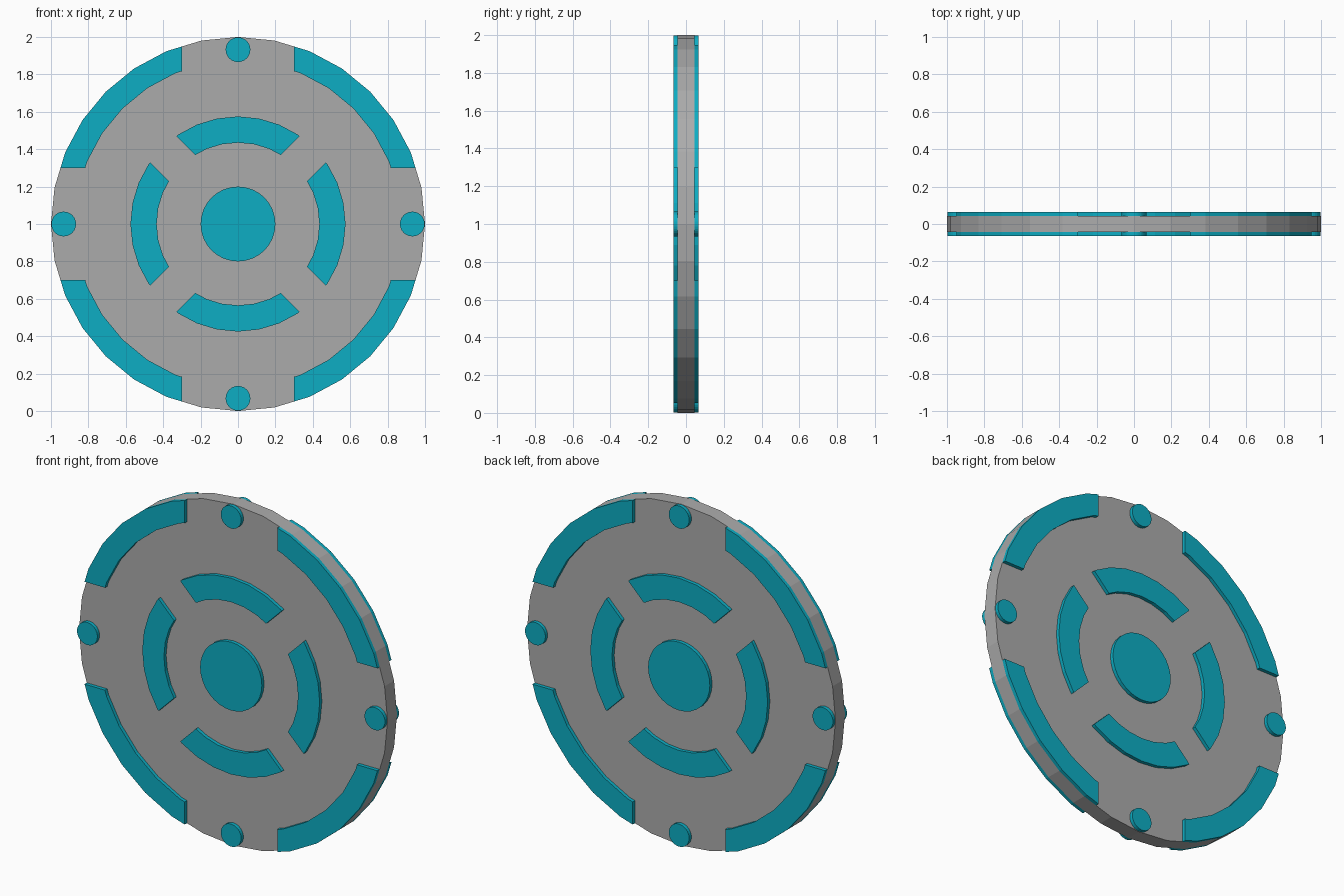
import bpy, bmesh, math
from mathutils import Vector, Matrix

if "Cube" in bpy.data.objects:
    bpy.data.objects.remove(bpy.data.objects["Cube"], do_unlink=True)

SIDES = 32
BODY = 0.044      # half thickness of the disc
TOP = 0.065       # half thickness over the raised plates


def material(name, rgb):
    m = bpy.data.materials.new(name)
    m.use_nodes = True
    m.diffuse_color = (*rgb, 1)
    bsdf = next(n for n in m.node_tree.nodes if n.type == 'BSDF_PRINCIPLED')
    bsdf.inputs["Base Color"].default_value = (*rgb, 1)
    return m


GREY = material("grey", (0.41, 0.41, 0.41))
CYAN = material("cyan", (0.004, 0.42, 0.55))


def add_object(name, bm, mat, mirrored=True):
    """Stand the part upright, facing -y, with a twin on the back."""
    bmesh.ops.recalc_face_normals(bm, faces=bm.faces)
    me = bpy.data.meshes.new(name)
    bm.to_mesh(me)
    bm.free()
    me.materials.append(mat)
    ob = bpy.data.objects.new(name, me)
    bpy.context.collection.objects.link(ob)
    ob.matrix_world = Matrix.Translation((0, 0, 1)) @ Matrix.Rotation(math.pi / 2, 4, 'X')
    if mirrored:
        mod = ob.modifiers.new("both_faces", 'MIRROR')
        mod.use_axis = (False, False, True)
        mod.use_mirror_merge = False
    return ob


def raise_plate(bm, low, high):
    """Turn flat faces into a plate from low to high."""
    bmesh.ops.translate(bm, verts=bm.verts, vec=(0, 0, low))
    new = bmesh.ops.extrude_face_region(bm, geom=bm.faces[:], use_keep_orig=True)["geom"]
    bmesh.ops.translate(bm, vec=(0, 0, high - low),
                        verts=[v for v in new if isinstance(v, bmesh.types.BMVert)])


def round_part(name, radius, centre, low, high, mat, mirrored=True):
    bm = bmesh.new()
    bmesh.ops.create_circle(bm, cap_ends=True, segments=SIDES, radius=radius,
                            matrix=Matrix.Translation((*centre, 0)))
    raise_plate(bm, low, high)
    return add_object(name, bm, mat, mirrored)


def arc_part(name, inner, outer, cuts, turn):
    """Ring sector: keep the side of each cut (normal, distance) the normal points to."""
    bm = bmesh.new()
    rings = [[bm.verts.new((r * math.cos(a), r * math.sin(a), 0))
              for a in (2 * math.pi * i / SIDES for i in range(SIDES))]
             for r in (inner, outer)]
    for i in range(SIDES):
        j = (i + 1) % SIDES
        bm.faces.new((rings[0][i], rings[1][i], rings[1][j], rings[0][j]))
    for normal, dist in cuts:
        n = Vector((*normal, 0)).normalized()
        bmesh.ops.bisect_plane(bm, geom=bm.verts[:] + bm.edges[:] + bm.faces[:],
                               plane_co=n * dist, plane_no=n, clear_inner=True)
    bmesh.ops.rotate(bm, verts=bm.verts, cent=(0, 0, 0),
                     matrix=Matrix.Rotation(turn, 3, 'Z'))
    raise_plate(bm, BODY, TOP)
    return add_object(name, bm, CYAN)


# Main disc and central hub
round_part("disc_body", 1.0, (0, 0), -BODY, BODY, GREY, mirrored=False)
round_part("centre_hub", 0.2, (0, 0), BODY, TOP, CYAN)

# Four of each: rim corner plates, inner arcs and studs
corners = ("upper_left", "upper_right", "lower_right", "lower_left")
sides = ("left", "top", "right", "bottom")
for k in range(4):
    turn = k * math.pi / 2
    arc_part(corners[k] + "_rim_plate", 0.873, 1.0,
             [((1, 0), 0.3), ((0, 1), 0.3)], turn)
    arc_part(sides[k] + "_inner_arc", 0.435, 0.575,
             [((1, 1), 0.1), ((1, -1), 0.1)], turn)
    round_part(sides[k] + "_stud", 0.066,
               (0.932 * math.cos(turn), 0.932 * math.sin(turn)), BODY, TOP, CYAN)
